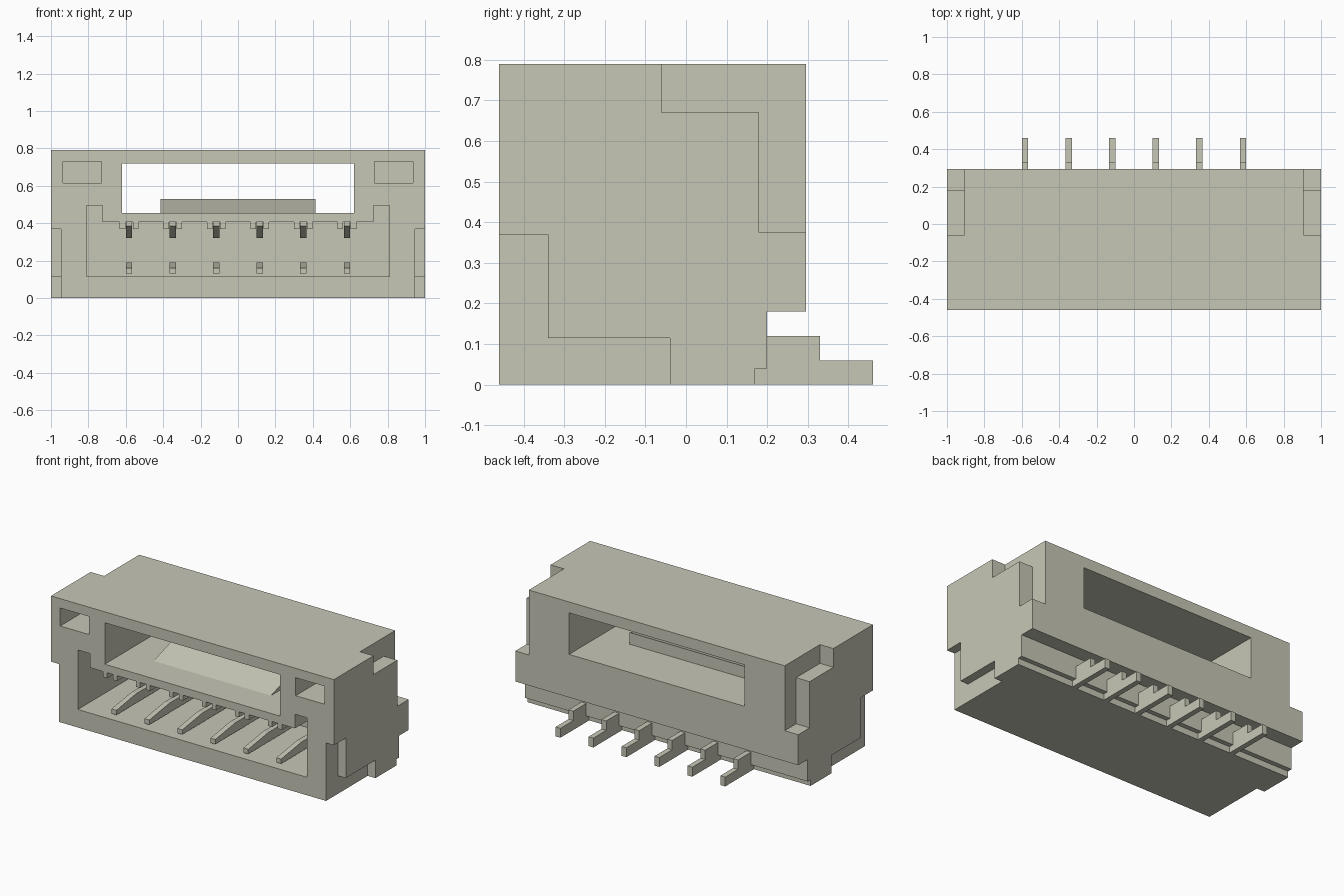
import bpy, bmesh

if "Cube" in bpy.data.objects:
    bpy.data.objects.remove(bpy.data.objects["Cube"], do_unlink=True)

plastic = bpy.data.materials.new("warm_grey")
plastic.use_nodes = True
COLOUR = (0.57, 0.57, 0.47, 1)
plastic.diffuse_color = COLOUR
plastic.node_tree.nodes["Principled BSDF"].inputs["Base Color"].default_value = COLOUR


def prism(name, profile, x0, x1):
    """Extrude a (y, z) outline from x0 to x1."""
    bm = bmesh.new()
    face = bm.faces.new([bm.verts.new((x0, y, z)) for y, z in profile])
    moved = bmesh.ops.extrude_face_region(bm, geom=[face])["geom"]
    bmesh.ops.translate(bm, vec=(x1 - x0, 0, 0),
                        verts=[v for v in moved if isinstance(v, bmesh.types.BMVert)])
    bmesh.ops.recalc_face_normals(bm, faces=bm.faces)
    mesh = bpy.data.meshes.new(name)
    bm.to_mesh(mesh)
    bm.free()
    mesh.materials.append(plastic)
    obj = bpy.data.objects.new(name, mesh)
    bpy.context.collection.objects.link(obj)
    return obj


def box(name, x0, x1, y0, y1, z0, z1):
    return prism(name, [(y0, z0), (y1, z0), (y1, z1), (y0, z1)], x0, x1)


def cut(target, *bounds):
    """Subtract a box and remove the cutter."""
    cutter = box("cutter", *bounds)
    mod = target.modifiers.new("cut", "BOOLEAN")
    mod.operation, mod.solver, mod.object = "DIFFERENCE", "EXACT", cutter
    bpy.context.view_layer.objects.active = target
    bpy.ops.object.modifier_apply(modifier=mod.name)
    bpy.data.objects.remove(cutter, do_unlink=True)


FRONT, BACK, TOP = -0.46, 0.295, 0.79
CAVITY_BACK = 0.1

# Housing with its stepped rear underside
housing = prism("housing", [(FRONT, 0), (0.17, 0), (0.17, 0.04), (0.2, 0.04), (0.2, 0.18),
                            (BACK, 0.18), (BACK, TOP), (FRONT, TOP)], -1, 1)

# Mating cavity and the through window
cut(housing, -0.81, 0.81, -0.6, CAVITY_BACK, 0.115, 0.405)
cut(housing, -0.62, 0.62, -0.6, 0.6, 0.455, 0.72)

for side in (-1, 1):
    def side_cut(inner, outer, *rest):
        cut(housing, *sorted((side * inner, side * outer)), *rest)
    # Keyway in the cavity corner and pocket in the front corner
    side_cut(0.725, 0.81, -0.6, CAVITY_BACK, 0.3, 0.495)
    side_cut(0.73, 0.935, -0.6, -0.12, 0.615, 0.73)
    # Stepped recess at the lower front of the side
    side_cut(0.945, 1.2, -0.6, -0.34, -0.2, 0.37)
    side_cut(0.945, 1.2, -0.5, -0.04, -0.2, 0.115)
    # Stepped recess at the upper rear of the side
    side_cut(0.905, 1.2, -0.06, 0.6, 0.67, 1.0)
    side_cut(0.905, 1.2, 0.18, 0.6, 0.375, 0.9)

# Latch ramp on the window sill
prism("latch_ramp", [(-0.26, 0.455), (-0.02, 0.455), (-0.02, 0.53)], -0.415, 0.415)

# Contacts: guide ribs, two spring beams and a soldering tail for each
for i in range(6):
    x = (i - 2.5) * 0.233
    for s in (-1, 1):
        near, far = sorted((x + s * 0.02, x + s * 0.05))
        box("guide_rib", near, far, FRONT, CAVITY_BACK, 0.37, 0.41)
    w = 0.017
    prism("lower_beam", [(-0.42, 0.13), (-0.42, 0.16), (-0.22, 0.19), (CAVITY_BACK, 0.19),
                         (CAVITY_BACK, 0.13)], x - w, x + w)
    prism("upper_beam", [(-0.38, 0.405), (-0.38, 0.385), (-0.24, 0.32), (CAVITY_BACK, 0.32),
                         (CAVITY_BACK, 0.405)], x - w, x + w)
    prism("solder_tail", [(0.17, 0), (0.46, 0), (0.46, 0.06), (0.33, 0.06),
                          (0.33, 0.12), (0.17, 0.12)], x - w, x + w)
